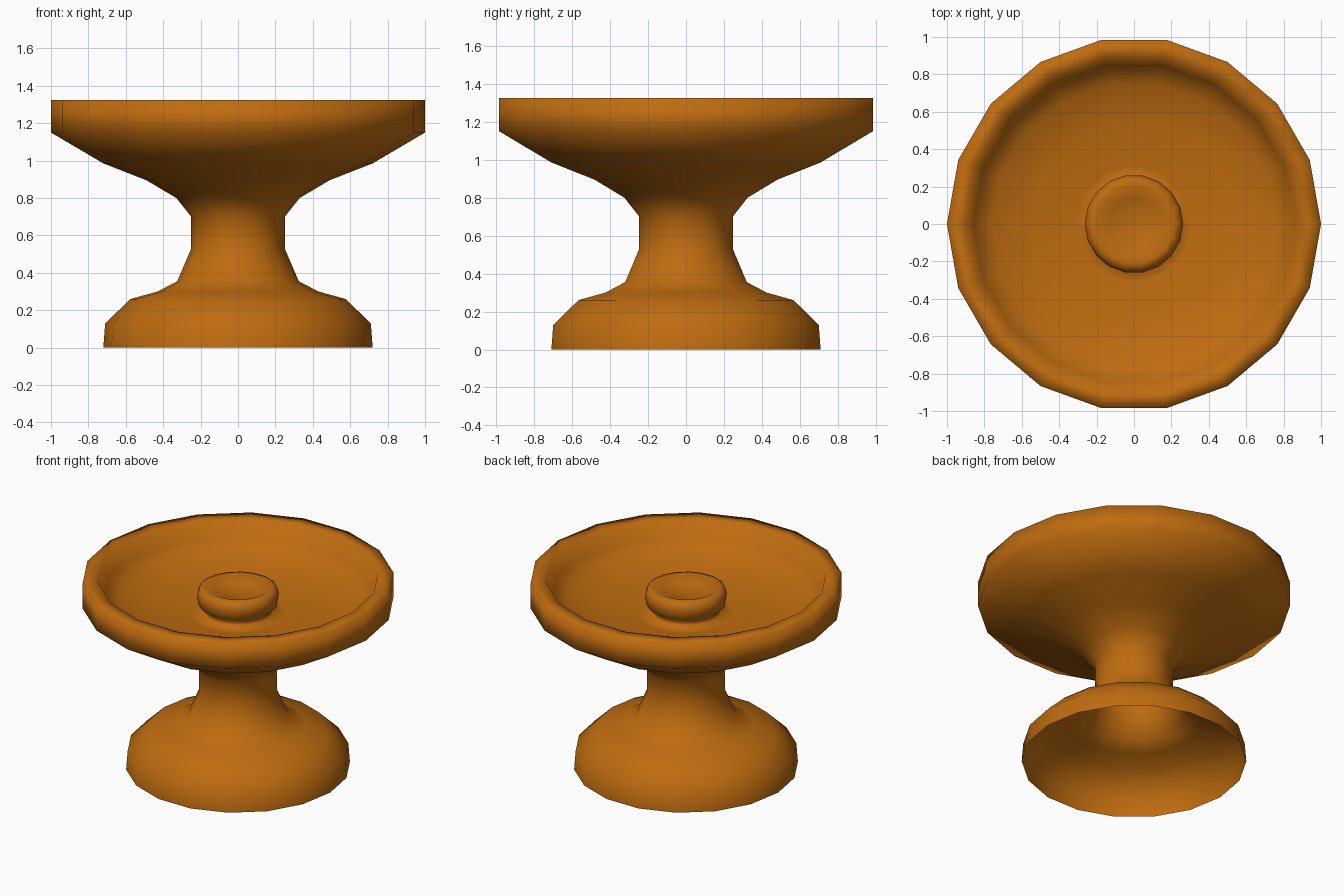
import bpy, bmesh, math

SIDES = 18

if "Cube" in bpy.data.objects:
    bpy.data.objects.remove(bpy.data.objects["Cube"], do_unlink=True)

# Warm brown glaze shared by every part
glaze = bpy.data.materials.new("amber_brown")
glaze.use_nodes = True
colour = (0.52, 0.15, 0.005, 1)
glaze.diffuse_color = colour
glaze.node_tree.nodes["Principled BSDF"].inputs["Base Color"].default_value = colour


def lathe(name, profile):
    """Spin (radius, height) points around z; a zero radius makes a pole."""
    bm = bmesh.new()
    rings = []
    for r, z in profile:
        if r == 0:
            rings.append([bm.verts.new((0, 0, z))] * SIDES)
            continue
        angles = [math.tau * i / SIDES for i in range(SIDES)]
        rings.append([bm.verts.new((r * math.cos(a), r * math.sin(a), z)) for a in angles])
    for low, high in zip(rings, rings[1:]):
        for i in range(SIDES):
            j = (i + 1) % SIDES
            corners = [low[i], low[j], high[j], high[i]]
            bm.faces.new(list(dict.fromkeys(corners)))
    for face in bm.faces:
        face.smooth = True
    mesh = bpy.data.meshes.new(name)
    bm.to_mesh(mesh)
    bm.free()
    mesh.materials.append(glaze)
    obj = bpy.data.objects.new(name, mesh)
    bpy.context.collection.objects.link(obj)
    return obj


# Hollow flared foot, waist, and wide dish with a thick rim
foot = [(0.72, 0), (0.71, 0.13), (0.575, 0.26), (0.43, 0.30), (0.325, 0.355)]
waist = [(0.25, 0.53), (0.25, 0.70), (0.33, 0.80), (0.49, 0.895)]
dish = [(0.72, 0.985), (1.0, 1.15), (1.0, 1.325), (0.9, 1.325)]
floor = [(0.86, 1.21), (0.76, 1.15), (0.55, 1.10), (0.3, 1.08)]
lathe("pedestal_dish", foot + waist + dish + floor)

# Round central knob with an undercut neck and a dimpled top
lathe("centre_knob", [(0.3, 1.08), (0.22, 1.085), (0.21, 1.11), (0.255, 1.15),
                      (0.263, 1.21), (0.25, 1.255), (0.21, 1.27),
                      (0.14, 1.235), (0, 1.225)])
